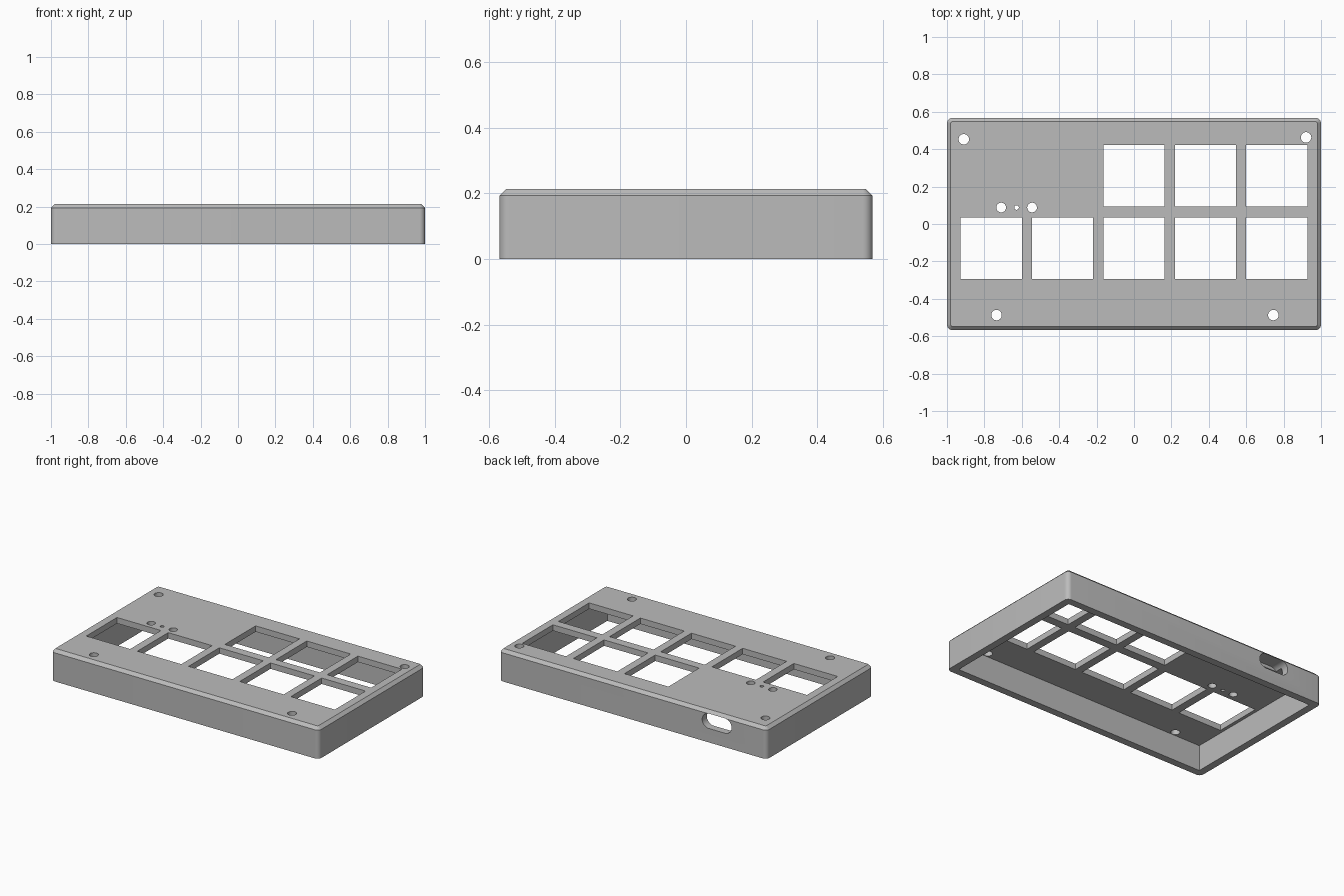
import bpy, bmesh, math
from mathutils import Matrix, Vector

default = bpy.data.objects.get("Cube")
if default:
    bpy.data.objects.remove(default, do_unlink=True)

WIDTH, DEPTH, HEIGHT = 2.0, 1.135, 0.213
WALL, PLATE, CHAMFER = 0.05, 0.04, 0.02
PITCH, CUTOUT = 0.382, 0.328

grey = bpy.data.materials.new("plain grey")
grey.use_nodes = True
colour = (0.5, 0.5, 0.5, 1)
grey.diffuse_color = colour
grey.node_tree.nodes["Principled BSDF"].inputs["Base Color"].default_value = colour


def add_object(name, bm):
    mesh = bpy.data.meshes.new(name)
    bm.to_mesh(mesh)
    bm.free()
    mesh.materials.append(grey)
    obj = bpy.data.objects.new(name, mesh)
    bpy.context.collection.objects.link(obj)
    return obj


def box(size, centre):
    bm = bmesh.new()
    bmesh.ops.create_cube(bm, size=1)
    bmesh.ops.scale(bm, vec=size, verts=bm.verts)
    bmesh.ops.translate(bm, vec=centre, verts=bm.verts)
    return bm


def round_upright(bm, axis, radius, segments):
    edges = [e for e in bm.edges
             if abs((e.verts[0].co - e.verts[1].co).normalized()[axis]) > 0.99]
    bmesh.ops.bevel(bm, geom=edges, offset=radius, segments=segments,
                    profile=0.5, affect='EDGES', clamp_overlap=False)


# Outer case: rounded corners and a chamfered top rim
bm = box((WIDTH, DEPTH, HEIGHT), (0, 0, HEIGHT / 2))
round_upright(bm, 2, 0.03, 8)
rim = [e for e in bm.edges if all(v.co.z > HEIGHT - 0.001 for v in e.verts)]
bmesh.ops.bevel(bm, geom=rim, offset=CHAMFER, segments=1, affect='EDGES')
case = add_object("case_shell", bm)
bpy.context.view_layer.objects.active = case
case.select_set(True)


def cut(name, bm):
    cutter = add_object(name, bm)
    cutter.hide_render = True
    mod = case.modifiers.new(name, 'BOOLEAN')
    mod.operation = 'DIFFERENCE'
    mod.solver = 'EXACT'
    mod.object = cutter
    bpy.ops.object.modifier_apply(modifier=mod.name)
    bpy.data.objects.remove(cutter, do_unlink=True)


# Hollow underside
cavity_top = HEIGHT - PLATE
cut("cavity", box((WIDTH - 2 * WALL, DEPTH - 2 * WALL, 2 * cavity_top), (0, 0, 0)))

# Square key openings: five in the front row, three in the back row
keys = [(col, 0) for col in range(-2, 3)] + [(col, 1) for col in range(3)]
for col, row in keys:
    centre = (col * PITCH, -0.129 + row * 0.387, HEIGHT)
    cut("key_opening", box((CUTOUT, CUTOUT, 0.2), centre))

# Screw holes, indicator holes and the small reset hole
holes = [(-0.91, 0.453, 0.028), (0.92, 0.463, 0.028),
         (-0.735, -0.487, 0.028), (0.745, -0.487, 0.028),
         (-0.71, 0.088, 0.026), (-0.545, 0.088, 0.026), (-0.628, 0.088, 0.012)]
for x, y, radius in holes:
    bm = bmesh.new()
    bmesh.ops.create_cone(bm, cap_ends=True, segments=32, radius1=radius,
                          radius2=radius, depth=0.2,
                          matrix=Matrix.Translation(Vector((x, y, HEIGHT))))
    cut("round_hole", bm)

# Cable slot through the back wall
bm = box((0.22, 0.2, 0.1), (-0.628, DEPTH / 2, 0.144))
round_upright(bm, 1, 0.0499, 10)
cut("cable_slot", bm)

bpy.ops.object.shade_smooth_by_angle(angle=math.radians(30))
